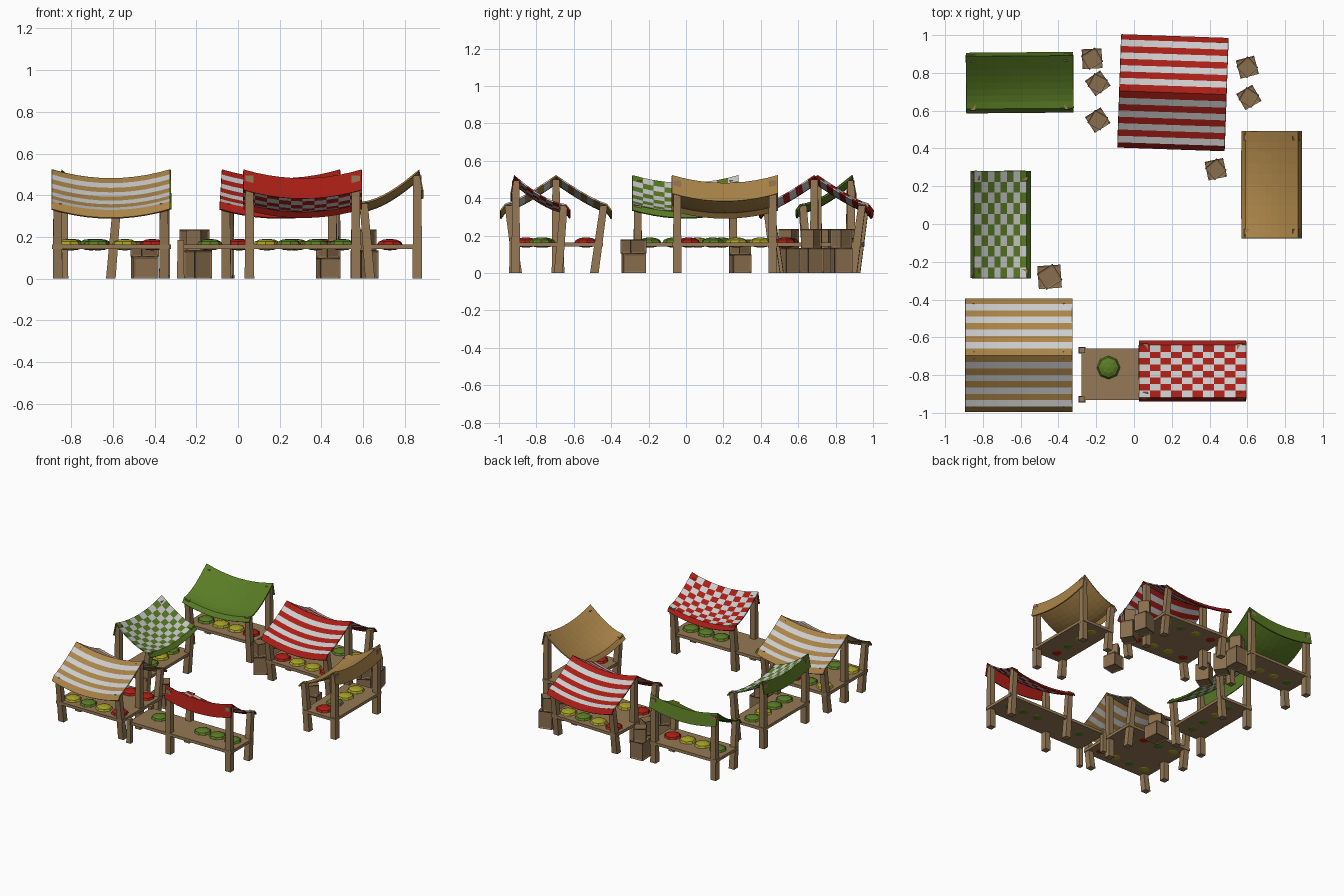
import bpy, bmesh, random
from math import radians
from mathutils import Matrix, Vector

if "Cube" in bpy.data.objects:
    bpy.data.objects.remove(bpy.data.objects["Cube"])

random.seed(4)


def mat(name, c):
    m = bpy.data.materials.new(name)
    m.diffuse_color = (*c, 1)
    m.use_nodes = True
    m.node_tree.nodes["Principled BSDF"].inputs["Base Color"].default_value = m.diffuse_color
    return m


WOOD = mat("wood", (.30, .19, .09))
CRATE = mat("crate_wood", (.25, .155, .075))
WHITE = mat("white_cloth", (.58, .58, .58))
RED = mat("red", (.40, .013, .008))
GREEN = mat("green", (.10, .20, .018))
TAN = mat("tan_cloth", (.40, .23, .065))
YELLOW = mat("yellow", (.38, .35, .02))


def finish(bm, name, mats, M=Matrix()):
    bmesh.ops.recalc_face_normals(bm, faces=bm.faces)
    me = bpy.data.meshes.new(name)
    bm.to_mesh(me)
    bm.free()
    for m in mats:
        me.materials.append(m)
    ob = bpy.data.objects.new(name, me)
    ob.matrix_world = M
    bpy.context.collection.objects.link(ob)
    return ob


def add_post(bm, x, vb, vt, top, w=.046):
    # square post leaning from vb at the ground to vt at the top
    for v in bmesh.ops.create_cube(bm, size=1)["verts"]:
        up = v.co.z > 0
        s = w * (.85 if up else 1)
        v.co = Vector((x + v.co.x * s, (vt if up else vb) + v.co.y * s, top if up else 0))


def canopy(name, M, profile, pattern, colour, length=.568, n=10, sag=.042):
    # profile: (v, z, band); band is the slope strip index, None for the plain valance
    bm = bmesh.new()
    rows = []
    for v, z, _ in profile:
        rows.append([bm.verts.new((length * (j / n - .5), v,
                     z - sag * (1 - (2 * j / n - 1) ** 2))) for j in range(n + 1)])
    for i in range(len(rows) - 1):
        band = profile[i][2]
        for j in range(n):
            f = bm.faces.new((rows[i][j], rows[i][j + 1], rows[i + 1][j + 1], rows[i + 1][j]))
            if band is not None:
                f.material_index = {"plain": 0, "stripe": band % 2, "check": (band + j) % 2}[pattern]
    ob = finish(bm, name, [colour, WHITE], M)
    mod = ob.modifiers.new("thickness", "SOLIDIFY")
    mod.thickness = .008
    mod.offset = 0


def slope(v0, z0, v1, z1, power, n=8):
    # hanging curve from high edge to low edge
    return [(v0 + (v1 - v0) * i / n, z1 + (z0 - z1) * (1 - i / n) ** power, i) for i in range(n + 1)]


def table(name, M, x0, x1, v0, v1):
    bm = bmesh.new()
    bmesh.ops.create_cube(bm, size=1, matrix=Matrix.Translation(((x0 + x1) / 2, (v0 + v1) / 2, .152))
                          @ Matrix.Diagonal((x1 - x0, v1 - v0, .022, 1)))
    finish(bm, name, [WOOD], M)


def mound(name, M, x, v, colour):
    bm = bmesh.new()
    T = (Matrix.Translation((x, v, .163)) @ Matrix.Rotation(random.random(), 4, "Z")
         @ Matrix.Diagonal((.062, .062, .028, 1)))
    bmesh.ops.create_uvsphere(bm, u_segments=8, v_segments=6, radius=1, matrix=T)
    finish(bm, name, [colour], M)


def place(x, y, deg):
    return Matrix.Translation((x, y, 0)) @ Matrix.Rotation(radians(deg), 4, "Z")


def lean_stall(name, x, y, deg, pattern, colour, goods, extra=0):
    M = place(x, y, deg)
    s = slope(.14, .52, -.135, .365, 1.6)
    s[-1] = (*s[-1][:2], None)
    canopy(name + "_canopy", M, [(.157, .425, None)] + s + [(-.157, .335, None)], pattern, colour)
    table(name + "_table", M, -.283, .283 + extra, -.12, .155)
    bm = bmesh.new()
    for px in (-.255, .255):
        add_post(bm, px, .132, .132, .495)
        add_post(bm, px, -.095, -.125, .36)
    if extra:  # short legs of the uncovered table end
        for v in (-.11, .15):
            add_post(bm, .28 + extra, v, v, .185, .035)
    finish(bm, name + "_posts", [WOOD], M)
    for i, c in enumerate(goods):
        if c:
            mound(f"{name}_produce_{i}", M, -.19 + .128 * i, 0, c)


def gable_stall(name, x, y, deg, colour, front, back):
    M = place(x, y, deg)
    s = slope(0, .52, .27, .368, 1.25)
    s[-1] = (*s[-1][:2], None)
    right = s + [(.297, .332, None)]
    # mirrored side, with the bands renumbered for the reversed direction
    left = [(-.297, .332, None)] + [(-s[i][0], s[i][1], i - 1) for i in range(8, 0, -1)]
    canopy(name + "_canopy", M, left + right, "stripe", colour)
    table(name + "_table", M, -.283, .283, -.25, .25)
    bm = bmesh.new()
    for px in (-.255, .255):
        add_post(bm, px, 0, 0, .5)
        for sgn in (-1, 1):
            add_post(bm, px, sgn * .205, sgn * .255, .36)
    finish(bm, name + "_posts", [WOOD], M)
    for v, row in ((-.16, front), (.16, back)):
        for i, c in enumerate(row):
            mound(f"{name}_produce_{'front' if v < 0 else 'back'}_{i}", M, -.2 + .133 * i, v, c)


def crate(name, x, y, z, w, h, deg):
    # box with recessed panels
    bm = bmesh.new()
    bmesh.ops.create_cube(bm, size=1, matrix=Matrix.Translation((0, 0, h / 2)) @ Matrix.Diagonal((w, w, h, 1)))
    bmesh.ops.recalc_face_normals(bm, faces=bm.faces)
    bmesh.ops.inset_individual(bm, faces=bm.faces[:], thickness=w * .13, depth=0)
    inner = [f for f in bm.faces if all(len(e.link_faces) == 2 for e in f.edges)][:6]
    for f in inner:
        n = f.normal.copy()
        for v in f.verts:
            v.co -= n * .005
    finish(bm, name, [CRATE], Matrix.Translation((0, 0, z)) @ place(x, y, deg))


# stalls
lean_stall("green_plain_stall", -.605, .748, .5, "plain", GREEN, [GREEN, YELLOW, YELLOW, RED])
lean_stall("red_checked_stall", .31, -.778, 180, "check", RED, [GREEN, GREEN, GREEN, None], .305)
mound("lone_cabbage", Matrix(), -.135, -.76, GREEN)
lean_stall("tan_plain_stall", .728, .208, -90, "plain", TAN, [YELLOW, YELLOW, GREEN, RED])
lean_stall("green_checked_stall", -.705, -.003, 90, "check", GREEN, [GREEN, GREEN, YELLOW, GREEN])
gable_stall("red_striped_stall", .206, .695, -2, RED, [RED, YELLOW, YELLOW, RED], [RED, YELLOW, GREEN, YELLOW])
gable_stall("tan_striped_stall", -.61, -.695, 0, TAN, [YELLOW, GREEN, YELLOW, RED], [YELLOW, GREEN, RED, RED])

# stacked crates: x, y, lower width, lower height, upper height, angle
for k, (x, y, w, h1, h2, a) in enumerate([
        (-.222, .875, .105, .135, .10, 3), (-.192, .745, .098, .135, .10, 35),
        (-.192, .55, .098, .135, .10, 32), (.6, .83, .10, .135, .10, 15),
        (.608, .67, .098, .135, .10, 30), (.433, .29, .10, .10, .08, 12),
        (-.447, -.28, .122, .105, .075, 4)]):
    crate(f"lower_crate_{k}", x, y, 0, w, h1, a)
    crate(f"upper_crate_{k}", x, y, h1, w * .82, h2, a + 28)
